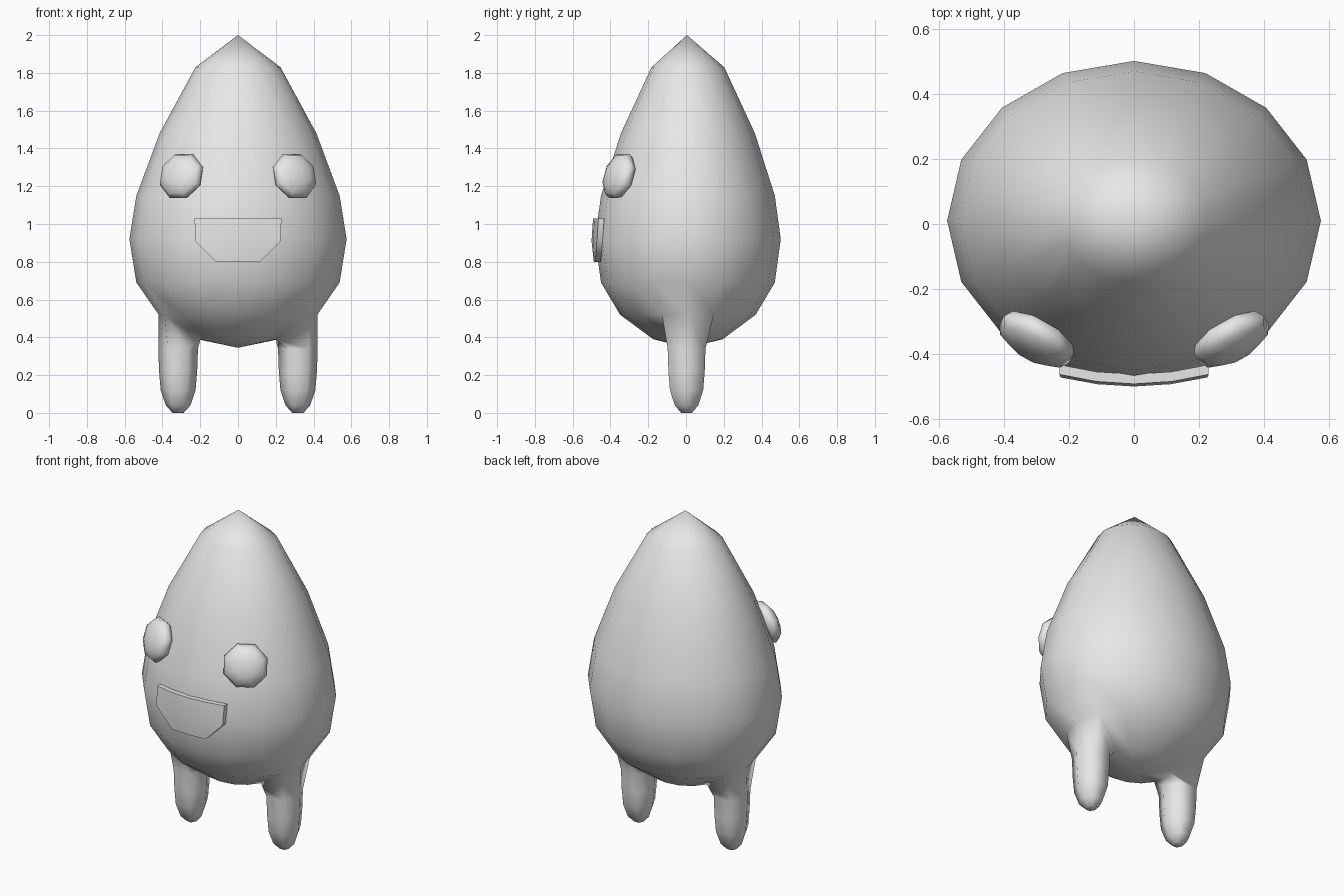
import bpy, bmesh
from math import sin, cos, pi
from mathutils import Vector

cube = bpy.data.objects.get("Cube")
if cube:
    bpy.data.objects.remove(cube, do_unlink=True)

grey = bpy.data.materials.new("light_grey")
grey.use_nodes = True
grey.diffuse_color = (0.8, 0.8, 0.8, 1)
grey.node_tree.nodes["Principled BSDF"].inputs["Base Color"].default_value = (0.8, 0.8, 0.8, 1)


def finish(bm, name, sharp_angle=None):
    """Turn a bmesh into a smooth shaded object."""
    bmesh.ops.recalc_face_normals(bm, faces=bm.faces)
    mesh = bpy.data.meshes.new(name)
    for f in bm.faces:
        f.smooth = True
    if sharp_angle:
        for e in bm.edges:
            e.smooth = e.calc_face_angle(0) < sharp_angle
    bm.to_mesh(mesh)
    bm.free()
    mesh.materials.append(grey)
    obj = bpy.data.objects.new(name, mesh)
    bpy.context.collection.objects.link(obj)
    return obj


def bridge(bm, a, b):
    """Join two closed loops with quads."""
    n = len(a)
    for i in range(n):
        j = (i + 1) % n
        bm.faces.new((a[i], a[j], b[j], b[i]))


# Egg shaped body with a pointed top, legs grown out of its underside
SEGS = 16
DEPTH = 0.855
CENTRE_Y = 0.01
profile = [(0.225, 1.83), (0.415, 1.48), (0.538, 1.15), (0.575, 0.92),
           (0.538, 0.69), (0.42, 0.52), (0.215, 0.39)]
bm = bmesh.new()
rings = []
for r, z in profile:
    rings.append([bm.verts.new((r * cos(2 * pi * k / SEGS),
                                CENTRE_Y + r * DEPTH * sin(2 * pi * k / SEGS), z))
                  for k in range(SEGS)])
top = bm.verts.new((0, 0.005, 2.0))
bottom = bm.verts.new((0, CENTRE_Y, 0.345))
leg_quads = (SEGS - 1, 0, SEGS // 2 - 1, SEGS // 2)
for k in range(SEGS):
    n = (k + 1) % SEGS
    bm.faces.new((top, rings[0][k], rings[0][n]))
    bm.faces.new((bottom, rings[-1][n], rings[-1][k]))
    for i in range(len(rings) - 1):
        if i == len(rings) - 2 and k in leg_quads:
            continue
        bm.faces.new((rings[i][k], rings[i + 1][k], rings[i + 1][n], rings[i][n]))

# Legs: six sided tubes, tapering to rounded feet
hexagon = [(0.055, -0.1), (0.105, 0), (0.055, 0.1),
           (-0.055, 0.1), (-0.105, 0), (-0.055, -0.1)]
for side, mid in ((1, 0), (-1, SEGS // 2)):
    upper, lower = rings[-2], rings[-1]
    ks = [(mid + d) % SEGS for d in (-1, 0, 1)]
    loop = [upper[k] for k in ks] + [lower[k] for k in reversed(ks)]
    for z, s in ((0.34, 1), (0.22, 0.96), (0.12, 0.88), (0.04, 0.62), (0.0, 0.28)):
        new = [bm.verts.new((side * (0.317 + dx * s), 0.003 + side * dy * s, z))
               for dx, dy in hexagon]
        bridge(bm, loop, new)
        loop = new
    bm.faces.new(loop)
finish(bm, "body_with_legs")

# Eyes: flattened low-poly balls lying on the body surface
for side, name in ((1, "left_eye"), (-1, "right_eye")):
    bm = bmesh.new()
    bmesh.ops.create_uvsphere(bm, u_segments=8, v_segments=6, radius=1)
    for v in bm.verts:
        x, y, z = v.co
        c, s = cos(pi / 8), sin(pi / 8)
        v.co = ((x * c - y * s) * 0.132, (x * s + y * c) * 0.132, z * 0.06)
    eye = finish(bm, name)
    eye.location = (side * 0.3, -0.355, 1.255)
    outward = Vector((side * 0.47, -0.85, 0.3))
    eye.rotation_euler = outward.to_track_quat("Z", "Y").to_euler()

# Mouth: curved half-round plate
rows = [(1.03, 1.0, -0.492), (0.91, 0.98, -0.5), (0.8, 0.5, -0.488)]
bm = bmesh.new()
layers = []
for offset in (0, 0.03):
    layers.append([[bm.verts.new((x * w, y + 0.55 * (x * w) ** 2 + offset, z))
                    for x in (-0.23, -0.115, 0, 0.115, 0.23)] for z, w, y in rows])
for g in layers:
    for r in range(2):
        for c in range(4):
            bm.faces.new((g[r][c], g[r][c + 1], g[r + 1][c + 1], g[r + 1][c]))


def border(g):
    return g[0] + [g[1][-1]] + g[2][::-1] + [g[1][0]]


bridge(bm, border(layers[0]), border(layers[1]))
finish(bm, "mouth", sharp_angle=0.8)
